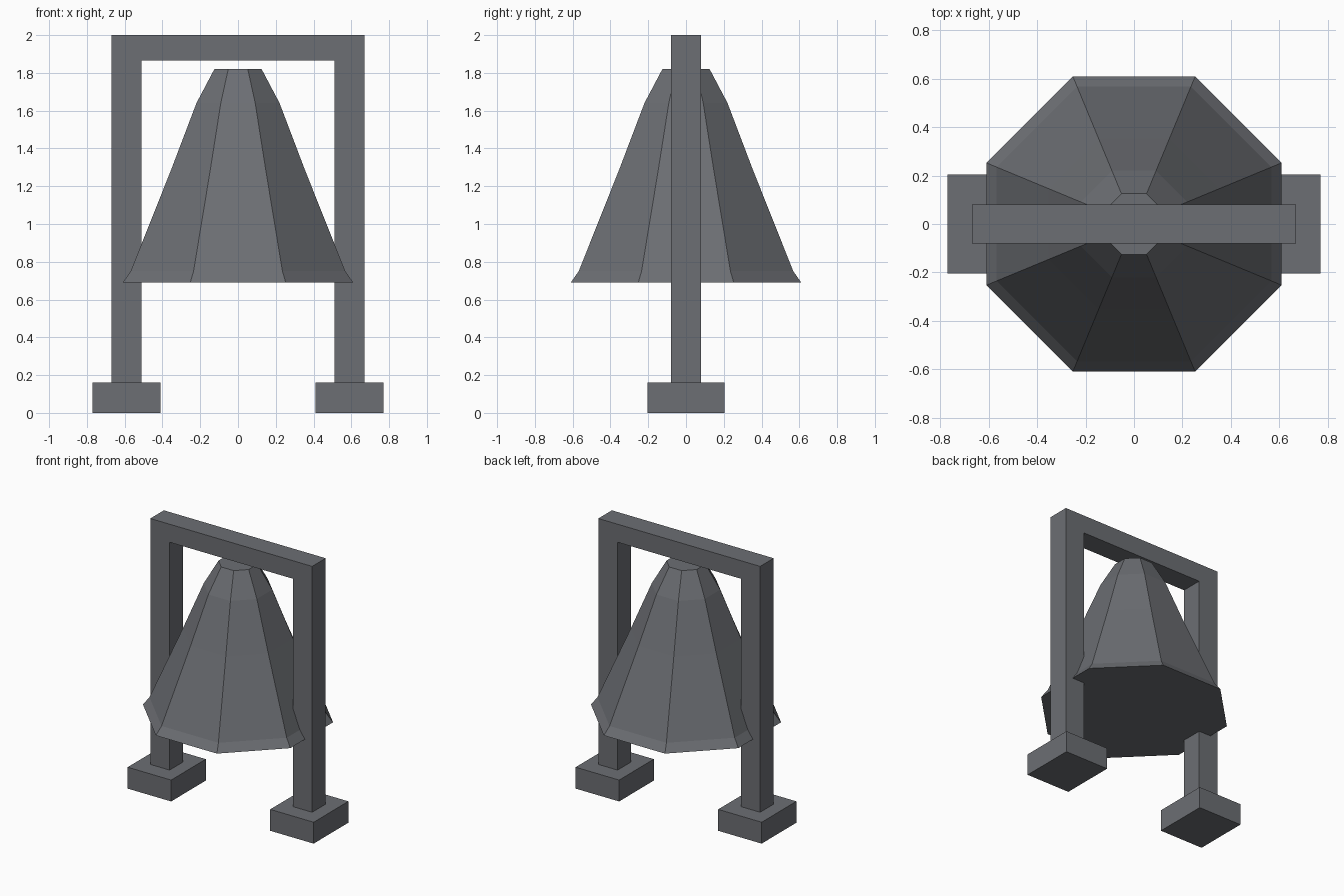
import bpy
import bmesh
import math

cube = bpy.data.objects.get("Cube")
if cube:
    bpy.data.objects.remove(cube, do_unlink=True)

# Single dark iron colour
iron = bpy.data.materials.new("dark iron grey")
iron.use_nodes = True
colour = (0.15, 0.157, 0.172, 1)
iron.diffuse_color = colour
iron.node_tree.nodes["Principled BSDF"].inputs["Base Color"].default_value = colour


def finish(name, bm):
    bmesh.ops.recalc_face_normals(bm, faces=bm.faces)
    mesh = bpy.data.meshes.new(name)
    bm.to_mesh(mesh)
    bm.free()
    mesh.materials.append(iron)
    obj = bpy.data.objects.new(name, mesh)
    bpy.context.collection.objects.link(obj)
    return obj


def extrude_face(bm, verts, vector):
    face = bm.faces.new(verts)
    result = bmesh.ops.extrude_face_region(bm, geom=[face], use_keep_orig=True)
    moved = [v for v in result["geom"] if isinstance(v, bmesh.types.BMVert)]
    bmesh.ops.translate(bm, verts=moved, vec=vector)


# Upright frame: one arch outline extruded along y
outer, inner, depth, foot_top = 0.67, 0.51, 0.08, 0.16
half = [(outer, foot_top), (outer, 2.0)]
inside = [(inner, 1.865), (inner, foot_top)]
outline = ([(-x, z) for x, z in half] + half[::-1]
           + inside[::-1] + [(-x, z) for x, z in inside])
bm = bmesh.new()
extrude_face(bm, [bm.verts.new((x, -depth, z)) for x, z in outline], (0, 2 * depth, 0))
finish("support_frame", bm)

# Foot blocks
for side, name in ((1, "left_foot"), (-1, "right_foot")):
    bm = bmesh.new()
    bmesh.ops.create_cube(bm, size=1)
    bmesh.ops.scale(bm, vec=(0.36, 0.41, foot_top), verts=bm.verts)
    bmesh.ops.translate(bm, vec=(side * 0.59, 0, foot_top / 2), verts=bm.verts)
    finish(name, bm)

# Octagonal bell: (distance to flat side, height), capped at both ends
profile = [(0.61, 0.69), (0.568, 0.75), (0.353, 1.29), (0.22, 1.64), (0.125, 1.82)]
sides = 8
bm = bmesh.new()
rings = []
for flat, z in profile:
    r = flat / math.cos(math.pi / sides)
    angles = [(i + 0.5) * math.tau / sides for i in range(sides)]
    rings.append([bm.verts.new((r * math.cos(a), r * math.sin(a), z)) for a in angles])
for low, high in zip(rings, rings[1:]):
    for i in range(sides):
        j = (i + 1) % sides
        bm.faces.new((low[i], low[j], high[j], high[i]))
bm.faces.new(rings[0])
bm.faces.new(rings[-1])
finish("bell", bm)
